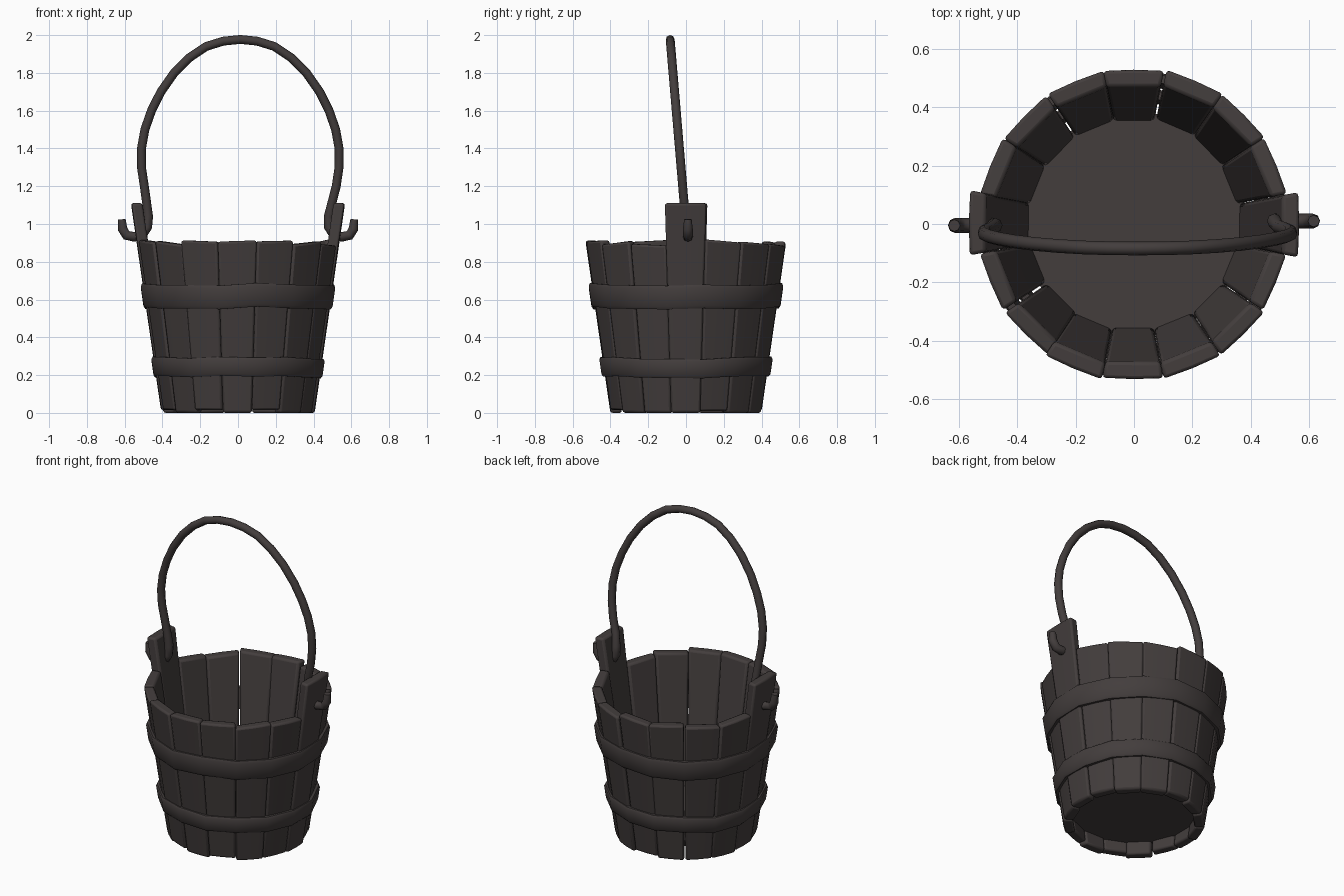
import bpy, bmesh, math, random
from mathutils import Matrix, Vector

if "Cube" in bpy.data.objects:
    bpy.data.objects.remove(bpy.data.objects["Cube"])

random.seed(4)
N = 16
HALF = math.pi / N


def material(name, rgb):
    m = bpy.data.materials.new(name)
    m.diffuse_color = (*rgb, 1)
    m.use_nodes = True
    m.node_tree.nodes["Principled BSDF"].inputs["Base Color"].default_value = m.diffuse_color
    return m


DARK = material("dark weathered brown", (0.056, 0.047, 0.046))


def outer(z):
    """Distance from the axis to the outer stave face at height z."""
    return 0.398 + 0.145 * z


def finish(obj, angle=40):
    bpy.ops.object.select_all(action='DESELECT')
    obj.select_set(True)
    bpy.context.view_layer.objects.active = obj
    bpy.ops.object.shade_smooth_by_angle(angle=math.radians(angle))


def add_mesh(name, bm, bevel=0, segments=2):
    bmesh.ops.recalc_face_normals(bm, faces=bm.faces)
    me = bpy.data.meshes.new(name)
    bm.to_mesh(me)
    bm.free()
    me.materials.append(DARK)
    obj = bpy.data.objects.new(name, me)
    bpy.context.collection.objects.link(obj)
    finish(obj)
    if bevel:
        mod = obj.modifiers.new("soft edges", 'BEVEL')
        mod.width, mod.segments = bevel, segments
        mod.limit_method = 'ANGLE'
        mod.angle_limit = math.radians(35)
    return obj


def loft(bm, rings, closed=False):
    """Skin a list of equal rings; cap the ends unless closed."""
    vs = [[bm.verts.new(p) for p in r] for r in rings]
    n = len(vs[0])
    pairs = list(zip(vs, vs[1:])) + ([(vs[-1], vs[0])] if closed else [])
    for a, b in pairs:
        for i in range(n):
            j = (i + 1) % n
            bm.faces.new((a[i], a[j], b[j], b[i]))
    if not closed:
        bm.faces.new(vs[0][::-1])
        bm.faces.new(vs[-1])


# Staves: tapered planks around the axis, two tall ones hold the handle
for k in range(N):
    tall = k in (0, N // 2)
    top = 1.11 if tall else random.choice((0.88, 0.89, 0.90, 0.91))
    low = random.choice((0.0, 0.01, 0.015))
    slant = 0 if tall else random.uniform(-0.012, 0.012)
    push = 0.004 if tall else random.uniform(-0.006, 0.004)
    rot = Matrix.Rotation(2 * HALF * k + random.uniform(-0.012, 0.012), 3, 'Z')
    rings = []
    for t in (0, 0.33, 0.66, 1):
        z = low + (top - low) * t
        ro = outer(z) + push
        ri = ro - 0.057
        wo, wi = ro * math.tan(HALF) * 0.995, ri * math.tan(HALF) * 1.0
        dz = slant * t
        rings.append([rot @ Vector(p) for p in (
            (ri, -wi, z - dz), (ro, -wo, z - dz),
            (ro + 0.004, 0, z), (ro, wo, z + dz), (ri, wi, z + dz))])
    bm = bmesh.new()
    loft(bm, rings)
    add_mesh("handle_stave" if tall else "stave", bm, 0.012)

# Floor: thin disc set a little above the stave ends
bm = bmesh.new()
rings = [[Vector((0.385 * math.cos((2 * i + 1) * HALF),
                  0.385 * math.sin((2 * i + 1) * HALF), z)) for i in range(N)]
         for z in (0.085, 0.115)]
loft(bm, rings)
add_mesh("floor", bm)

# Hoops: two bands with rounded edges
for name, z0, z1 in (("lower_hoop", 0.19, 0.29), ("upper_hoop", 0.555, 0.68)):
    rings = []
    for i in range(N):
        a = (2 * i + 1) * HALF
        wob = random.uniform(-0.008, 0.008)
        ring = []
        for t, off in ((0, -0.015), (0, 0.012), (0.12, 0.020),
                       (0.88, 0.020), (1, 0.012), (1, -0.015)):
            z = z0 + (z1 - z0) * t
            r = (outer(z) + off) / math.cos(HALF)
            ring.append(Vector((r * math.cos(a), r * math.sin(a), z + wob)))
        rings.append(ring)
    bm = bmesh.new()
    loft(bm, rings, closed=True)
    add_mesh(name, bm)

# Handle: one bent rod, hooked through both tall staves, leaning forward
side = [(0.615, 1.025), (0.612, 0.975), (0.59, 0.94), (0.55, 0.932),
        (0.505, 0.945), (0.48, 0.985), (0.478, 1.04), (0.49, 1.11),
        (0.508, 1.2), (0.523, 1.3), (0.523, 1.4), (0.505, 1.5),
        (0.47, 1.6), (0.42, 1.7), (0.35, 1.8), (0.27, 1.88),
        (0.18, 1.94), (0.09, 1.968)]
path = [(-x, z) for x, z in side] + [(0, 1.977)] + side[::-1]
cu = bpy.data.curves.new("handle", 'CURVE')
cu.dimensions = '3D'
cu.bevel_depth = 0.0235
cu.bevel_resolution = 2
cu.use_fill_caps = True
sp = cu.splines.new('POLY')
sp.points.add(len(path) - 1)
for p, (x, z) in zip(sp.points, path):
    shift = 0.012 * min(1, max(0, (z - 1.0) / 0.2)) if abs(x) < 0.54 else 0
    y = 0.01 * (1 if x > 0 else -0.5) if z < 1.05 else -0.005 - 0.085 * (z - 1.05)
    p.co = (x + shift, y, z, 1)
    p.radius = 1.1 if z < 1.05 else 1
sp.points[0].radius = sp.points[-1].radius = 0.85
handle = bpy.data.objects.new("handle", cu)
bpy.context.collection.objects.link(handle)
cu.materials.append(DARK)
bpy.ops.object.select_all(action='DESELECT')
handle.select_set(True)
bpy.context.view_layer.objects.active = handle
bpy.ops.object.convert(target='MESH')
finish(bpy.context.view_layer.objects.active, 50)
